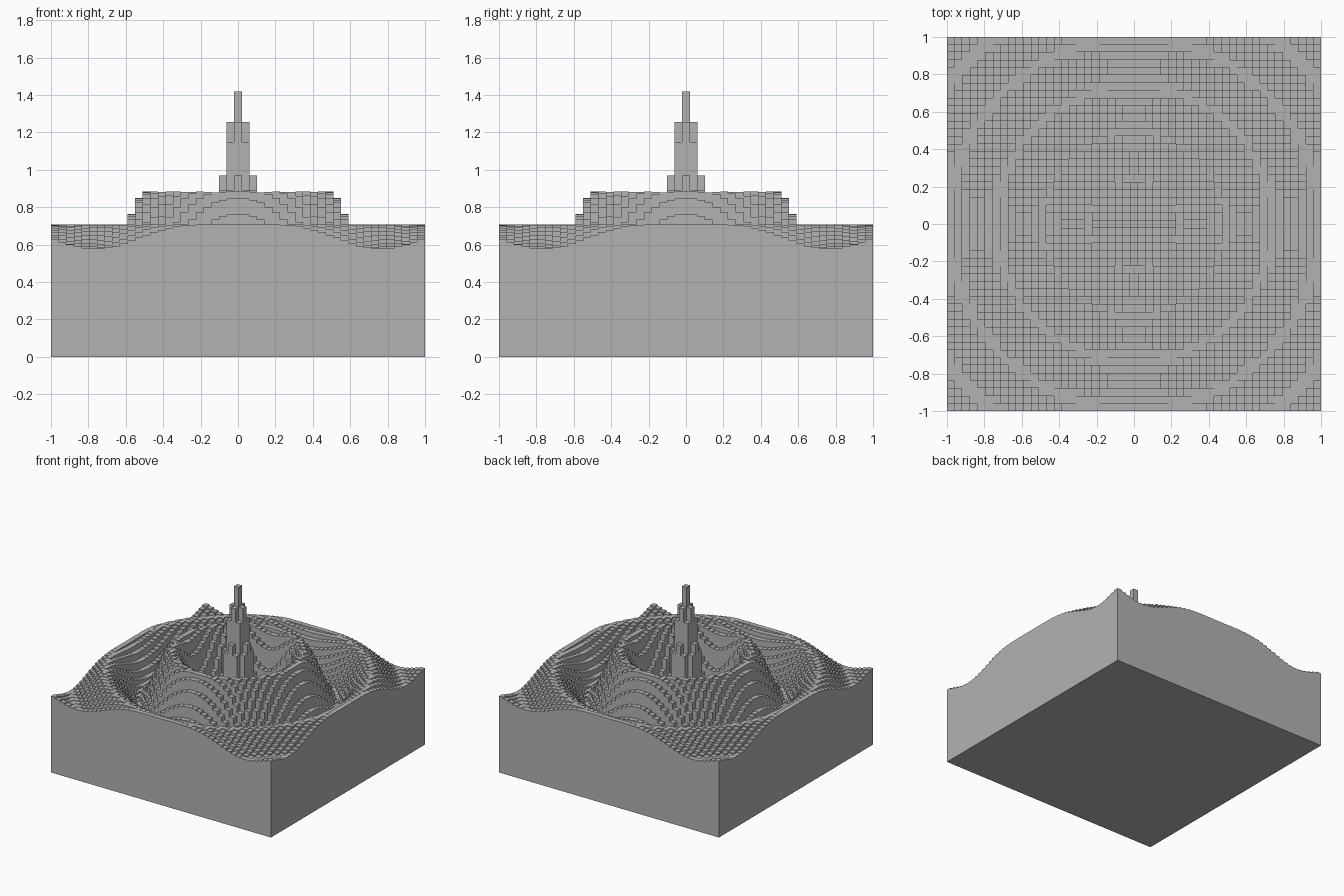
import bpy
import bmesh
import math

cube = bpy.data.objects.get("Cube")
if cube:
    bpy.data.objects.remove(cube, do_unlink=True)

CELLS = 49            # square columns along each side
HALF = CELLS // 2
STEP = 2 / CELLS


def column_height(i, j):
    """Damped ripple around the centre column; zero outside the block."""
    if max(abs(i), abs(j)) > HALF:
        return 0.0
    r = math.hypot(i, j)
    return 0.625 + 0.795 * math.exp(-0.0925 * r) * math.cos(0.511 * r)


def quad(bm, points):
    bm.faces.new([bm.verts.new(p) for p in points])


def add_wall(bm, i, j, di, dj):
    """Vertical step between a column and its lower neighbour."""
    top, low = column_height(i, j), column_height(i + di, j + dj)
    if top - low < 1e-6:
        return
    cx, cy = (i + di / 2) * STEP, (j + dj / 2) * STEP
    tx, ty = -dj * STEP / 2, di * STEP / 2
    quad(bm, [(cx - tx, cy - ty, low), (cx + tx, cy + ty, low),
              (cx + tx, cy + ty, top), (cx - tx, cy - ty, top)])


# Stepped ripple block
bm = bmesh.new()
h = STEP / 2
corners = [(-h, -h), (h, -h), (h, h), (-h, h)]
for i in range(-HALF, HALF + 1):
    for j in range(-HALF, HALF + 1):
        z = column_height(i, j)
        quad(bm, [(i * STEP + dx, j * STEP + dy, z) for dx, dy in corners])
        for di, dj in ((1, 0), (0, 1), (-1, 0), (0, -1)):
            add_wall(bm, i, j, di, dj)

# Flat underside
quad(bm, [(-1, -1, 0), (-1, 1, 0), (1, 1, 0), (1, -1, 0)])
bmesh.ops.remove_doubles(bm, verts=bm.verts, dist=1e-5)

mesh = bpy.data.meshes.new("ripple_block")
bm.to_mesh(mesh)
bm.free()
block = bpy.data.objects.new("ripple_block", mesh)
bpy.context.collection.objects.link(block)

# Plain grey
grey = bpy.data.materials.new("grey")
grey.use_nodes = True
colour = (0.45, 0.45, 0.45, 1)
grey.diffuse_color = colour
grey.node_tree.nodes["Principled BSDF"].inputs["Base Color"].default_value = colour
mesh.materials.append(grey)
